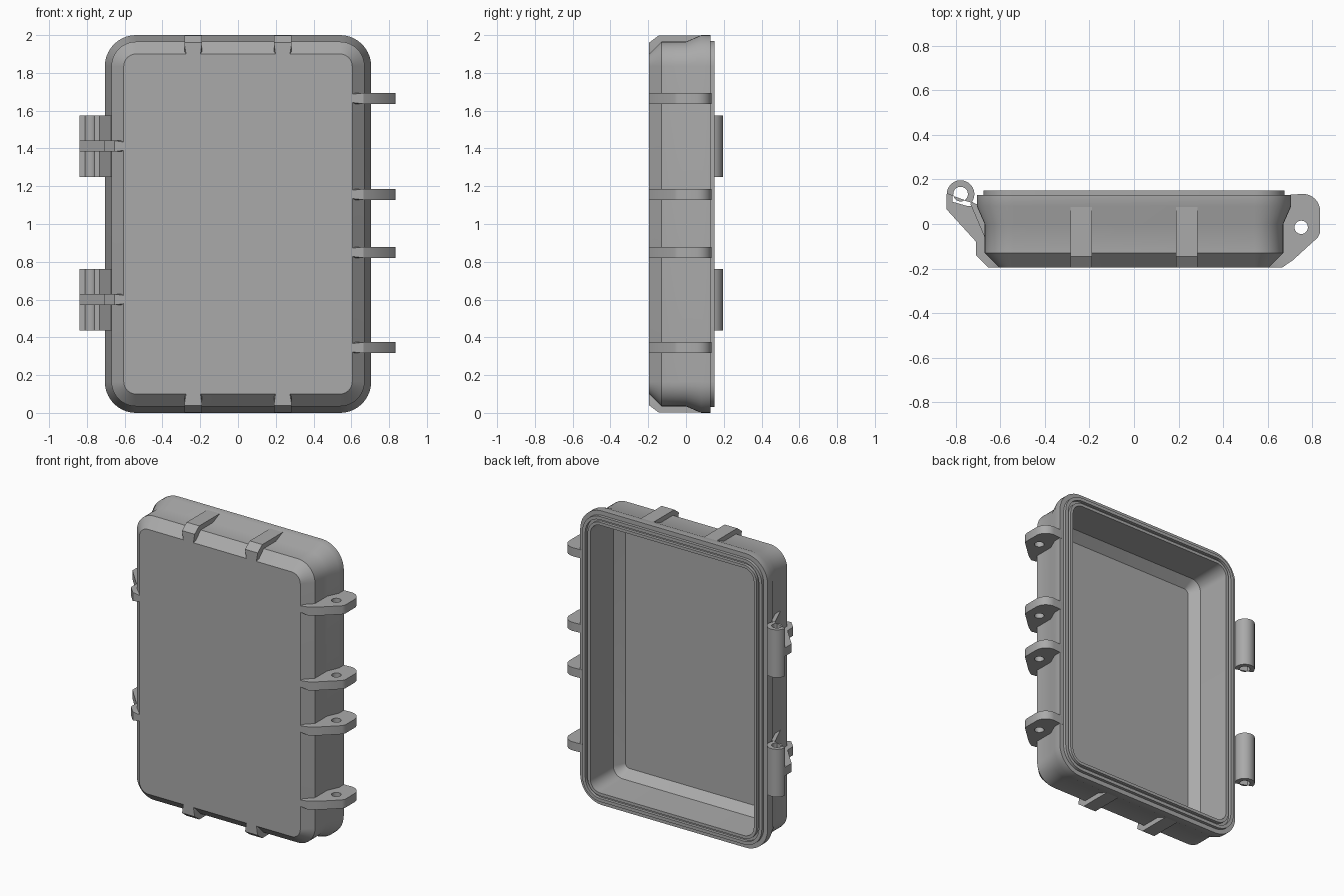
import bpy, bmesh, math
from mathutils import Vector

cube = bpy.data.objects.get("Cube")
if cube:
    bpy.data.objects.remove(cube, do_unlink=True)

grey = bpy.data.materials.new("plain grey")
grey.use_nodes = True
grey.diffuse_color = (0.4, 0.4, 0.4, 1)
grey.node_tree.nodes["Principled BSDF"].inputs["Base Color"].default_value = (0.4, 0.4, 0.4, 1)

HX, HZ, RADIUS = 0.705, 1.0, 0.165


def finish(bm, name):
    bmesh.ops.recalc_face_normals(bm, faces=bm.faces)
    mesh = bpy.data.meshes.new(name)
    bm.to_mesh(mesh)
    bm.free()
    mesh.materials.append(grey)
    ob = bpy.data.objects.new(name, mesh)
    bpy.context.collection.objects.link(ob)
    bpy.ops.object.select_all(action='DESELECT')
    ob.select_set(True)
    bpy.context.view_layer.objects.active = ob
    bpy.ops.object.shade_smooth_by_angle(angle=math.radians(30))
    return ob


def rounded_ring(bm, inset, y, steps=10):
    """Rounded rectangle, inset evenly from the outer outline."""
    r = max(RADIUS - inset, 0.03)
    verts = []
    for q, (sx, sz) in enumerate([(1, 1), (-1, 1), (-1, -1), (1, -1)]):
        cx, cz = sx * (HX - inset - r), sz * (HZ - inset - r)
        for i in range(steps + 1):
            a = math.pi / 2 * (q + i / steps)
            verts.append(bm.verts.new((cx + r * math.cos(a), y, 1 + cz + r * math.sin(a))))
    return verts


def arc(cx, cy, r, start, end, n):
    return [(cx + r * math.cos(math.radians(start + (end - start) * i / n)),
             cy + r * math.sin(math.radians(start + (end - start) * i / n)))
            for i in range(n + 1)]


def plate(name, outline, width, place, hole=None, tip=1.0):
    """Extruded outline with an optional round hole and a narrowed first corner."""
    bm = bmesh.new()
    for loop in [outline] + ([hole] if hole else []):
        vs = [bm.verts.new((u, v, -width / 2)) for u, v in loop]
        for a, b in zip(vs, vs[1:] + vs[:1]):
            bm.edges.new((a, b))
    bmesh.ops.triangle_fill(bm, use_beauty=True, edges=bm.edges[:], normal=(0, 0, 1))
    ext = bmesh.ops.extrude_face_region(bm, geom=bm.faces[:])
    top = [g for g in ext["geom"] if isinstance(g, bmesh.types.BMVert)]
    bmesh.ops.translate(bm, verts=top, vec=(0, 0, width))
    first = Vector(outline[0])
    for v in bm.verts:
        if (v.co.xy - first).length < 0.001:
            v.co.z *= tip
    for v in bm.verts:
        v.co = place(v.co.x, v.co.y, v.co.z)
    return finish(bm, name)


# Hollow lid: front face, chamfer, flared wall, rim with seal groove, inside
sections = [(0.10, -0.195), (0.035, -0.13), (0.035, 0.0), (0.0, 0.08), (0.0, 0.13),
            (0.03, 0.13), (0.03, 0.15), (0.052, 0.15), (0.052, 0.13), (0.07, 0.13),
            (0.07, 0.15), (0.09, 0.15), (0.095, -0.09), (0.145, -0.15)]
bm = bmesh.new()
rings = [rounded_ring(bm, i, y) for i, y in sections]
for a, b in zip(rings, rings[1:]):
    for i in range(len(a)):
        j = (i + 1) % len(a)
        bm.faces.new((a[i], a[j], b[j], b[i]))
bm.faces.new(rings[0])
bm.faces.new(rings[-1])
finish(bm, "lid_shell")

# Ribs on the top and bottom walls
rib = [(0.90, -0.195), (0.96, -0.195), (0.998, -0.145), (0.998, 0.085),
       (0.95, 0.085), (0.95, -0.125), (0.90, -0.175)]
for side, word in ((1, "top"), (-1, "bottom")):
    for x in (-0.237, 0.237):
        plate(f"{word}_rib", rib, 0.095,
              lambda u, v, w, s=side, x=x: (x + w, v, 1 + s * u), tip=0.8)

# Latch lugs with pin holes on the left wall
lug = ([(0.605, -0.195), (0.665, -0.195), (0.712, -0.163), (0.825, -0.06), (0.835, -0.04)]
       + arc(0.757, 0.057, 0.078, 0, 90, 8)
       + [(0.655, 0.128), (0.655, -0.125), (0.605, -0.175)])
for z in (0.345, 0.85, 1.157, 1.665):
    plate("latch_lug", lug, 0.058, lambda u, v, w, z=z: (u, v, z + w),
          hole=arc(0.75, -0.015, 0.03, 0, 345, 23), tip=0.75)

# Hinge knuckles and their supporting ribs on the right wall
KX, KY, KR = 0.778, 0.134, 0.062
knuckle = arc(KX, KY, KR, -45, 180, 24)[5:] + arc(KX, KY, KR, 180, 315, 12)[1:5]
knuckle += [(0.672, -0.055), (0.655, -0.055), (0.655, 0.09), (0.71, 0.09)]
web = ([(0.605, -0.195), (0.655, -0.195), (0.708, -0.14), (0.708, -0.08), (0.84, 0.065)]
       + [(0.84, KY), (0.815, KY), (0.815, 0.10), (0.745, 0.08), (0.655, 0.08),
          (0.655, -0.125), (0.605, -0.175)])
for z in (0.6, 1.412):
    plate("hinge_knuckle", knuckle, 0.325, lambda u, v, w, z=z: (-u, v, z + w),
          hole=arc(KX, KY, 0.033, 0, 345, 23))
    plate("hinge_rib", web, 0.058, lambda u, v, w, z=z: (-u, v, z + w), tip=0.75)
